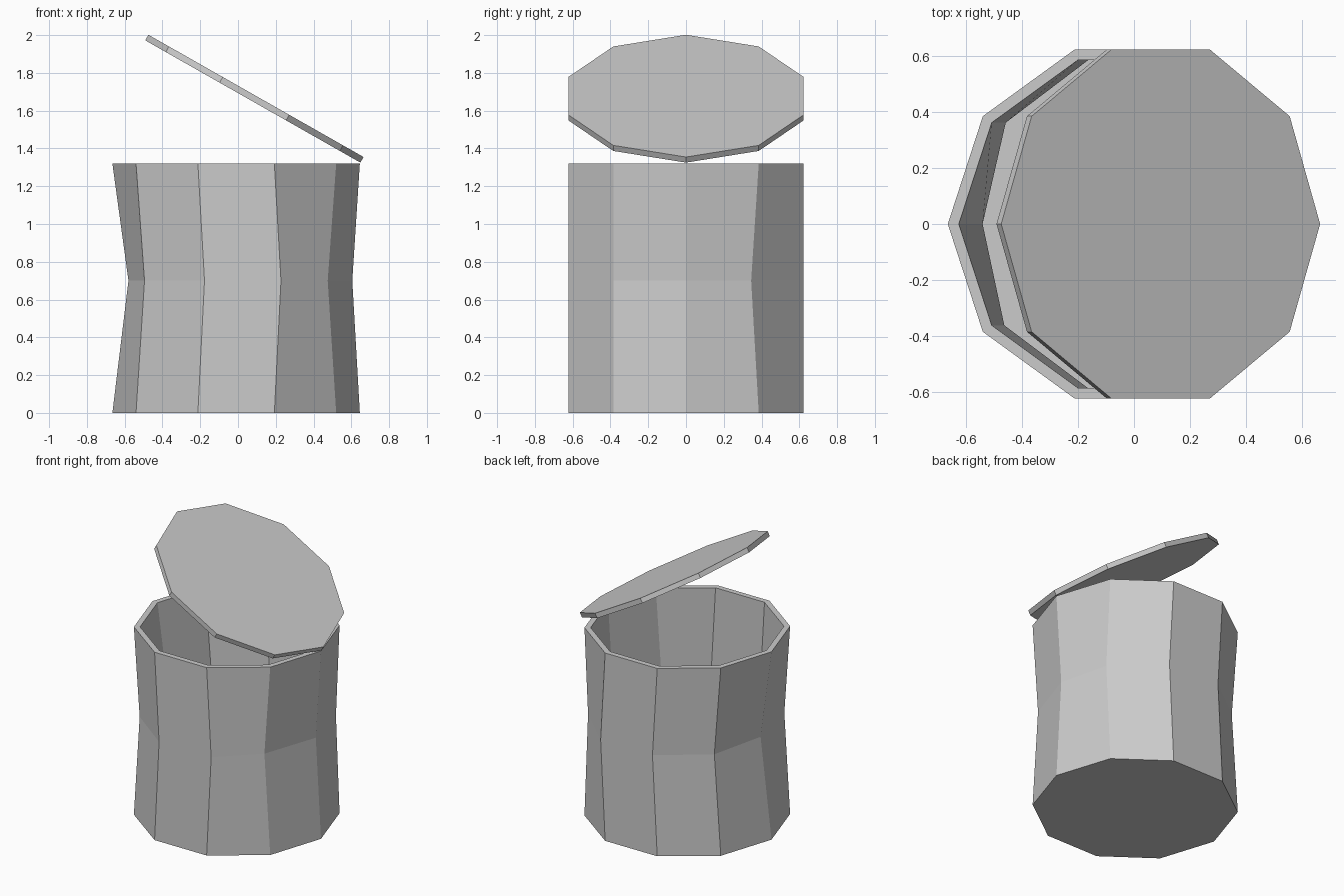
import bpy, bmesh
from math import cos, sin, radians
from mathutils import Matrix, Vector

if "Cube" in bpy.data.objects:
    bpy.data.objects.remove(bpy.data.objects["Cube"])

N, R, CX = 10, 0.655, -0.01
WALL = 0.94  # inner / outer radius

# sideways pull of each corner at the waist
WAIST = [(-.04, 0), (0, -.04), (.035, 0), (.037, 0), (.05, 0),
         (.085, 0), (.045, 0), (.035, 0), (.035, 0), (-.045, 0)]


def ring(bm, z, scale=1.0, waist=False):
    verts = []
    for k in range(N):
        a = radians(36 * k)
        dx, dy = WAIST[k] if waist else (0, 0)
        verts.append(bm.verts.new((CX + R * scale * cos(a) + dx,
                                   R * scale * sin(a) + dy, z)))
    return verts


def loft(name, make_rings):
    bm = bmesh.new()
    rings = make_rings(bm)
    for a, b in zip(rings, rings[1:]):
        for i in range(N):
            j = (i + 1) % N
            bm.faces.new((a[i], a[j], b[j], b[i]))
    bm.faces.new(list(reversed(rings[0])))
    bm.faces.new(rings[-1])
    bmesh.ops.recalc_face_normals(bm, faces=bm.faces[:])
    mesh = bpy.data.meshes.new(name)
    bm.to_mesh(mesh)
    bm.free()
    obj = bpy.data.objects.new(name, mesh)
    bpy.context.collection.objects.link(obj)
    return obj


# open container: outer wall up, rim, inner wall down to the floor
loft("container_body", lambda bm: [
    ring(bm, 0), ring(bm, 0.70, waist=True), ring(bm, 1.32),
    ring(bm, 1.32, WALL), ring(bm, 0.70, WALL, True), ring(bm, 0.04, WALL)])

# lid: thin decagon hinged open about its right-hand corner
lid = loft("lid", lambda bm: [ring(bm, 0), ring(bm, 0.034)])
lid.data.transform(Matrix.Translation((0.648, 0, 1.325))
                   @ Matrix.Rotation(radians(29.6), 4, 'Y')
                   @ Matrix.Translation((-(CX + R), 0, 0)))
